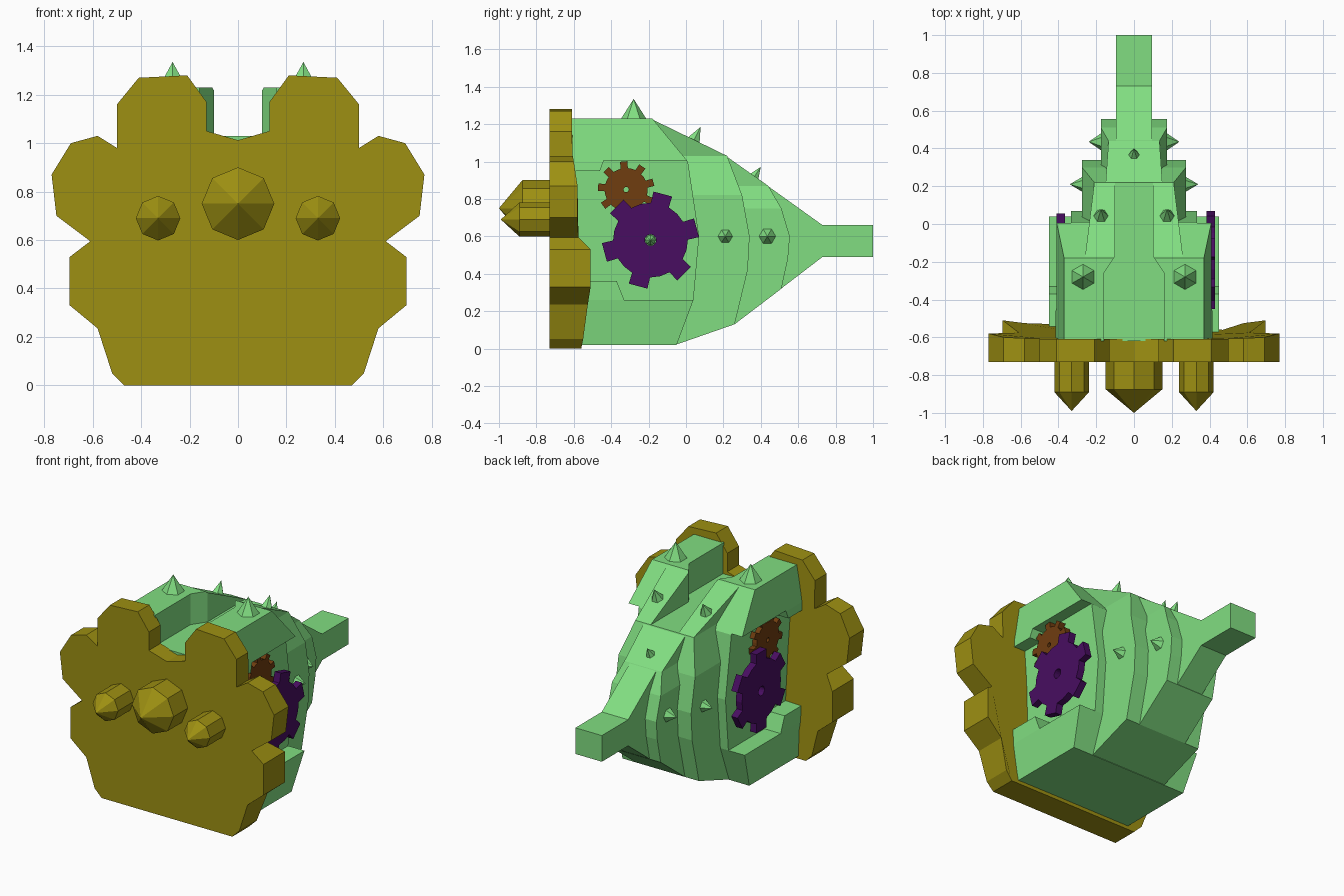
import bpy, bmesh
from math import sin, cos, pi, radians
from mathutils import Vector

if "Cube" in bpy.data.objects:
    bpy.data.objects.remove(bpy.data.objects["Cube"])


def material(name, rgb):
    m = bpy.data.materials.new(name)
    m.diffuse_color = (*rgb, 1)
    m.use_nodes = True
    m.node_tree.nodes["Principled BSDF"].inputs["Base Color"].default_value = m.diffuse_color
    return m


GREEN = material("shell_green", (0.22, 0.73, 0.22))
GOLD = material("shield_gold", (0.34, 0.28, 0.006))
PURPLE = material("gear_purple", (0.065, 0.004, 0.12))
ORANGE = material("gear_orange", (0.16, 0.047, 0.005))


def loft(name, rings, mat=None, closed=False):
    """Skin a list of equal-length vertex rings; cap the ends or close the loop."""
    bm = bmesh.new()
    vs = [[bm.verts.new(p) for p in r] for r in rings]
    n = len(vs[0])
    pairs = list(zip(vs, vs[1:])) + ([(vs[-1], vs[0])] if closed else [])
    for a, b in pairs:
        for i in range(n):
            j = (i + 1) % n
            bm.faces.new((a[i], a[j], b[j], b[i]))
    if not closed:
        bm.faces.new(vs[0][::-1])
        bm.faces.new(vs[-1])
    bmesh.ops.remove_doubles(bm, verts=bm.verts, dist=1e-5)
    bmesh.ops.recalc_face_normals(bm, faces=bm.faces)
    me = bpy.data.meshes.new(name)
    bm.to_mesh(me)
    bm.free()
    ob = bpy.data.objects.new(name, me)
    bpy.context.collection.objects.link(ob)
    if mat:
        me.materials.append(mat)
    return ob


def stack(name, y_front, rows):
    """Body segment from rows of (z, rear y, half width)."""
    return loft(name, [[(-x, y_front, z), (x, y_front, z), (x, y, z), (-x, y, z)]
                       for z, y, x in rows], GREEN)


def cut(ob, cutters):
    for c in cutters:
        m = ob.modifiers.new("cut", 'BOOLEAN')
        m.operation = 'DIFFERENCE'
        m.solver = 'EXACT'
        m.object = c
        bpy.context.view_layer.objects.active = ob
        bpy.ops.object.modifier_apply(modifier=m.name)


def spike(name, base, tip, r, sides, mat, neck=0.0, spin=0.0):
    """Pointed cone, with an optional straight neck before the point."""
    base, tip = Vector(base), Vector(tip)
    d = (tip - base).normalized()
    q = d.to_track_quat('Z', 'Y')
    rings = []
    for dist, rad in ([(0, r)] + ([(neck, r)] if neck else []) + [((tip - base).length, 0)]):
        rings.append([base + d * dist + q @ Vector((rad * cos(2 * pi * i / sides + spin),
                                                    rad * sin(2 * pi * i / sides + spin), 0))
                      for i in range(sides)])
    return loft(name, rings, mat)


def gear(name, x0, x1, cy, cz, r_out, r_in, hole, teeth, tilt, mat):
    pts = []
    for t in range(teeth):
        a = tilt + 2 * pi * t / teeth
        s = 1.2 / teeth
        pts += [(a - 1.25 * s, r_in), (a - s, r_out), (a + s, r_out),
                (a + 1.25 * s, r_in), (a + pi / teeth, r_in)]

    def ring(x, fixed=None):
        return [(x, cy + (fixed or r) * cos(a), cz + (fixed or r) * sin(a)) for a, r in pts]
    return loft(name, [ring(x0), ring(x1), ring(x1, hole), ring(x0, hole)], mat, closed=True)


# Scalloped front shield: (x, z, back y) for the right half
half = [(0.13, 1.05, -.61), (0.13, 1.17, -.61), (0.21, 1.28, -.61), (0.41, 1.27, -.61),
        (0.50, 1.16, -.61), (0.50, 0.98, -.605), (0.58, 1.03, -.605), (0.69, 1.0, -.60),
        (0.77, 0.87, -.58), (0.75, 0.70, -.58), (0.61, 0.595, -.575), (0.695, 0.53, -.51),
        (0.695, 0.33, -.51), (0.58, 0.235, -.525), (0.52, 0.05, -.55), (0.47, 0.0, -.56)]
outline = [(0, 1.012, -.61)] + half + [(-x, z, y) for x, z, y in reversed(half)]
loft("front_shield", [[(x, -0.73, z) for x, z, y in outline],
                      [(x, y, z) for x, z, y in outline]], GOLD)

# Shield horns
spike("centre_horn", (0, -0.72, 0.75), (0, -1.0, 0.75), 0.15, 8, GOLD, 0.155)
for s in (-1, 1):
    spike("side_horn", (s * .33, -0.72, 0.69), (s * .33, -0.99, 0.69), 0.092, 8, GOLD, 0.17)

# Body segments, each narrower than the one in front
seg1 = stack("front_shell", -0.62, [(0.02, -.05, .42), (0.26, .04, .45), (0.60, .07, .45),
                                    (1.0, .01, .41), (1.23, -.18, .37)])
seg2 = stack("middle_shell", -0.3, [(0.022, -.05, .275), (0.13, .26, .275), (0.42, .33, .275),
                                    (0.60, .34, .275), (0.82, .30, .275), (1.03, .22, .21),
                                    (1.225, -.18, .26)])
stack("rear_shell", 0.0, [(0.13, .26, .175), (0.32, .51, .175), (0.48, .545, .175),
                          (0.60, .555, .175), (0.75, .51, .175), (0.87, .44, .135),
                          (1.025, .22, .15)])
stack("tail_base", 0.0, [(0.13, .26, .095), (0.49, .73, .095), (0.66, .73, .095),
                         (1.025, .22, .095)])
stack("tail", 0.6, [(0.49, 1.0, .095), (0.66, 1.0, .095)])

# Cutters: top channel and the gear recess on each side
ch = [(.16, -.8), (.16, -.26), (.10, -.17), (.10, .3)]
ch = ch + [(-x, y) for x, y in reversed(ch)]
channel = loft("channel_cutter", [[(x, y, z) for x, y in ch] for z in (1.03, 1.5)])
rec = [(-.8, .95), (-.46, .95), (-.44, 1.005), (.3, 1.005), (.3, .26), (-.33, .26),
       (-.37, .36), (-.8, .36)]
recess = [loft("recess_cutter", [[(s * x, y, z) for y, z in rec] for x in (.333, .7)])
          for s in (-1, 1)]
cut(seg1, [channel] + recess)
cut(seg2, [channel])
for c in [channel] + recess:
    bpy.data.objects.remove(c)

# Gears in the recesses
for s, off, tilt in ((1, 0, 15), (-1, -.02, 30)):
    gear("large_gear", s * (.385 + off), s * (.43 + off), -.19, .58, .26, .20, .03, 6,
         radians(tilt), PURPLE)
    gear("small_gear", s * (.345 + off), s * (.385 + off), -.32, .85, .152, .115, .014, 9,
         radians(tilt), ORANGE)
    # Axle joining the large gear to the body core
    spike("gear_axle", (s * .32, -.19, .58), (s * (.40 + off), -.19, .58), .028, 8, GREEN, .04)

# Spikes along the back and flanks
for s in (-1, 1):
    spike("top_spike", (s * .27, -.28, 1.225), (s * .27, -.28, 1.335), .07, 6, GREEN, spin=pi / 6)
    spike("slope_spike", (s * .175, .04, 1.11), (s * .175, .078, 1.185), .042, 6, GREEN)
    spike("flank_spike", (s * .27, .21, .60), (s * .34, .21, .60), .042, 6, GREEN)
    spike("flank_spike", (s * .17, .435, .60), (s * .24, .435, .60), .048, 6, GREEN)
spike("tail_spike", (0, .365, .92), (0, .40, .972), .03, 6, GREEN)
